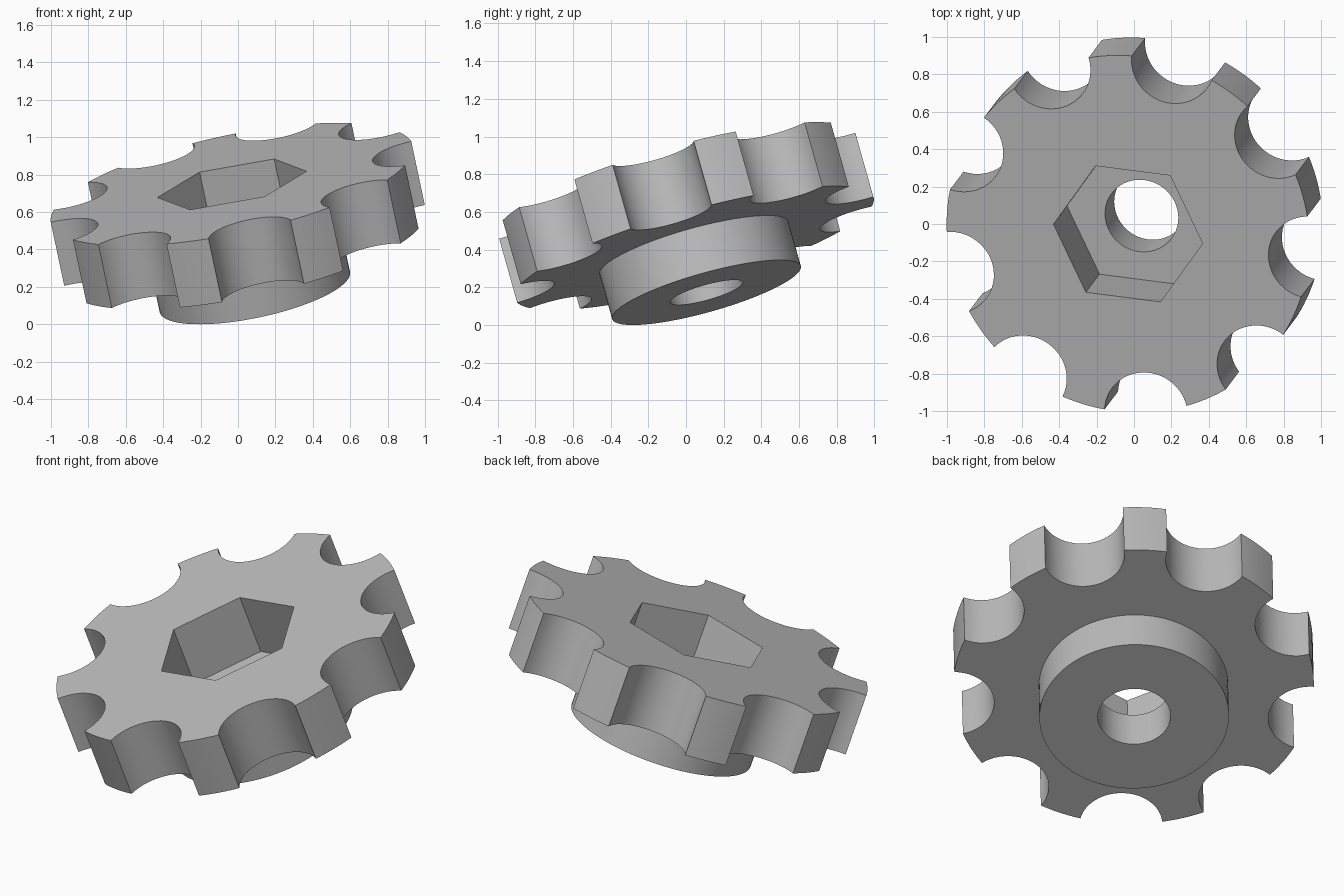
import bpy
import bmesh
from math import cos, sin, radians, pi
from mathutils import Matrix, Vector

if "Cube" in bpy.data.objects:
    bpy.data.objects.remove(bpy.data.objects["Cube"], do_unlink=True)

# Main dimensions, measured along the knob's own axis
HEIGHT, PLATE_BOTTOM = 0.61, 0.25
RIM_R, HUB_R, BORE_R, HEX_R = 0.99, 0.52, 0.2, 0.408
NOTCHES, NOTCH_R, NOTCH_DIST = 9, 0.227, 0.996
HALF_NOTCH = radians(13.1)
PHASE = radians(-4.3)


def polar(radius, angle):
    return Vector((radius * cos(angle), radius * sin(angle)))


def ring(radius, count):
    return [polar(radius, PHASE + 2 * pi * i / count) for i in range(count)]


def prism(name, outline, low, high):
    """Extrude a closed outline into a solid."""
    bm = bmesh.new()
    face = bm.faces.new([bm.verts.new((p.x, p.y, low)) for p in outline])
    result = bmesh.ops.extrude_face_region(bm, geom=[face])
    top = [v for v in result["geom"] if isinstance(v, bmesh.types.BMVert)]
    bmesh.ops.translate(bm, verts=top, vec=(0, 0, high - low))
    bmesh.ops.recalc_face_normals(bm, faces=bm.faces)
    mesh = bpy.data.meshes.new(name)
    bm.to_mesh(mesh)
    bm.free()
    obj = bpy.data.objects.new(name, mesh)
    bpy.context.collection.objects.link(obj)
    return obj


def combine(target, tool, operation):
    """Apply a boolean and discard the tool."""
    mod = target.modifiers.new(operation, "BOOLEAN")
    mod.operation, mod.object, mod.solver = operation, tool, "EXACT"
    bpy.context.view_layer.objects.active = target
    bpy.ops.object.modifier_apply(modifier=mod.name)
    bpy.data.objects.remove(tool, do_unlink=True)


# Scalloped rim: round notches alternating with arc-ended teeth
outline = []
pitch = 2 * pi / NOTCHES
for k in range(NOTCHES):
    mid = PHASE + k * pitch
    centre = polar(NOTCH_DIST, mid)
    start = polar(RIM_R, mid - HALF_NOTCH) - centre
    end = polar(RIM_R, mid + HALF_NOTCH) - centre
    sweep = start.angle(end)
    # the notch arc passes on the side facing the axis
    inward = polar(1, mid + pi)
    if (start + end).dot(inward) < 0:
        sweep = 2 * pi - sweep
    steps = 24
    for i in range(steps + 1):
        outline.append(centre + polar(NOTCH_R, mid + pi + sweep * (0.5 - i / steps)))
    # tooth end
    tooth = pitch - 2 * HALF_NOTCH
    for i in range(1, 6):
        outline.append(polar(RIM_R, mid + HALF_NOTCH + tooth * i / 6))

knob = prism("knob_body", outline, PLATE_BOTTOM, HEIGHT)

# Hub below, hexagonal pocket above, bore through the middle
combine(knob, prism("hub", ring(HUB_R, 96), 0, PLATE_BOTTOM + 0.05), "UNION")
combine(knob, prism("hex_cutter", ring(HEX_R, 6), PLATE_BOTTOM - 0.005, HEIGHT + 0.1), "DIFFERENCE")
combine(knob, prism("bore_cutter", ring(BORE_R, 64), -0.1, HEIGHT + 0.1), "DIFFERENCE")

# Single grey finish
grey = bpy.data.materials.new("plain_grey")
grey.use_nodes = True
colour = (0.5, 0.5, 0.5, 1)
grey.diffuse_color = colour
grey.node_tree.nodes["Principled BSDF"].inputs["Base Color"].default_value = colour
knob.data.materials.clear()
knob.data.materials.append(grey)
for poly in knob.data.polygons:
    poly.material_index = 0

# Tilted resting pose
axis = Vector((-0.2, -0.265, 0.943)).normalized()
side = (Vector((1, 0, 0)) - axis * axis.x).normalized()
back = axis.cross(side)
pose = Matrix((side, back, axis)).transposed().to_4x4()
pose.translation = Vector((-0.032, -0.053, 0.748)) - axis * HEIGHT
knob.data.transform(pose)

bpy.ops.object.select_all(action="DESELECT")
knob.select_set(True)
bpy.context.view_layer.objects.active = knob
bpy.ops.object.shade_smooth_by_angle(angle=radians(30))
